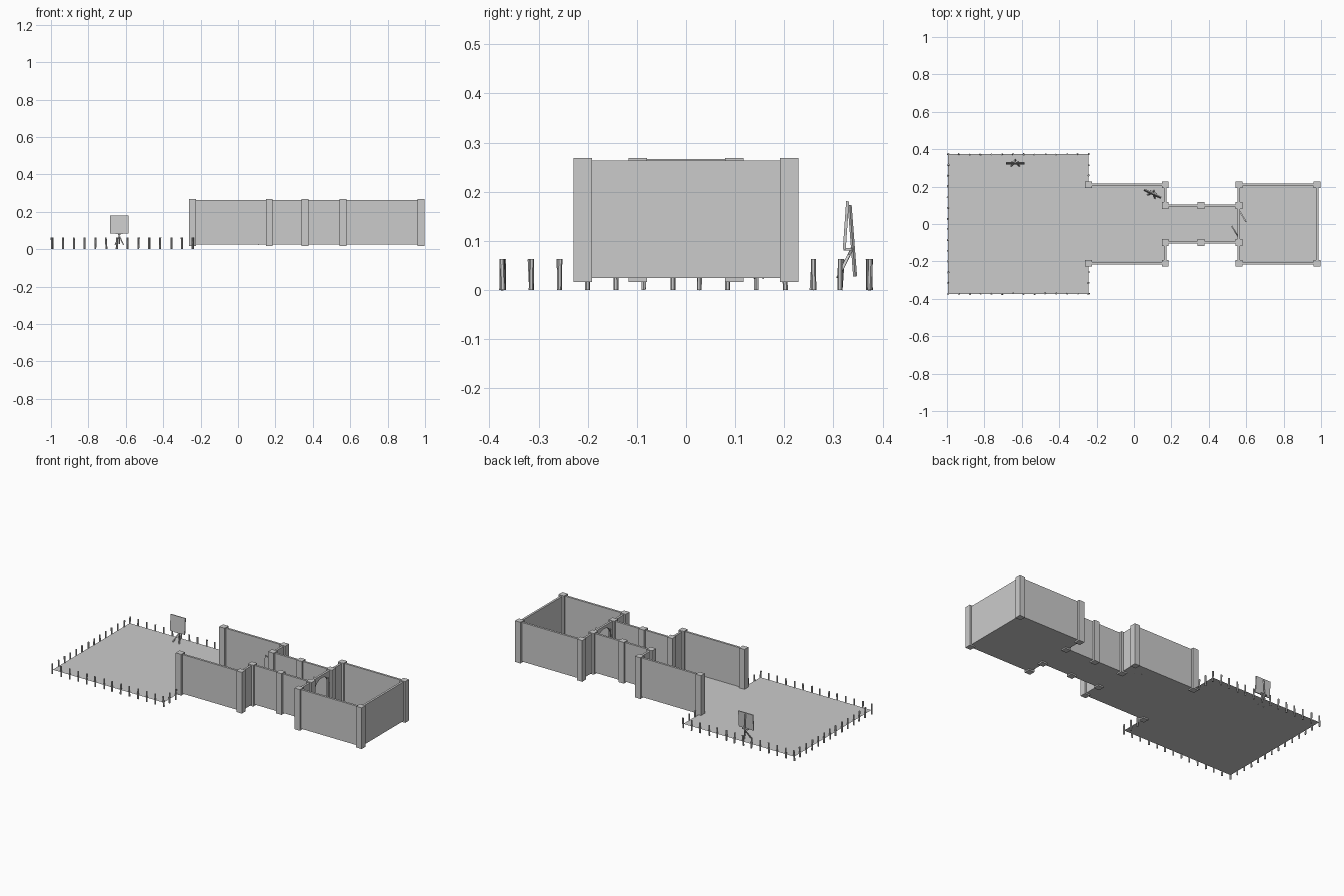
import bpy, bmesh, math, random
from mathutils import Vector, Matrix

if "Cube" in bpy.data.objects:
    bpy.data.objects.remove(bpy.data.objects["Cube"])

random.seed(4)
FLOOR, WALL_TOP = 0.025, 0.264
WALL_T, PILLAR_W = 0.013, 0.037


def finish(bm, name, matrix=Matrix()):
    bmesh.ops.recalc_face_normals(bm, faces=bm.faces)
    mesh = bpy.data.meshes.new(name)
    bm.to_mesh(mesh)
    bm.free()
    ob = bpy.data.objects.new(name, mesh)
    ob.matrix_world = matrix
    bpy.context.collection.objects.link(ob)
    return ob


def box(name, x0, x1, y0, y1, z0, z1, matrix=Matrix()):
    bm = bmesh.new()
    size = Matrix.Diagonal((x1 - x0, y1 - y0, z1 - z0, 1))
    place = Matrix.Translation(((x0 + x1) / 2, (y0 + y1) / 2, (z0 + z1) / 2))
    bmesh.ops.create_cube(bm, size=1, matrix=place @ size)
    return finish(bm, name, matrix)


def rod(name, a, b, radius, sides=6, matrix=Matrix()):
    a, b = Vector(a), Vector(b)
    bm = bmesh.new()
    turn = (b - a).to_track_quat('Z', 'Y').to_matrix().to_4x4()
    bmesh.ops.create_cone(bm, cap_ends=True, segments=sides, radius1=radius, radius2=radius,
                          depth=(b - a).length, matrix=Matrix.Translation((a + b) / 2) @ turn)
    return finish(bm, name, matrix)


def slab(name, outline, thickness, matrix=Matrix()):
    """Extrude a (y, z) outline along x, centred on x = 0."""
    bm = bmesh.new()
    face = bm.faces.new([bm.verts.new((-thickness / 2, y, z)) for y, z in outline])
    new = bmesh.ops.extrude_face_region(bm, geom=[face])['geom']
    bmesh.ops.translate(bm, vec=(thickness, 0, 0),
                        verts=[v for v in new if isinstance(v, bmesh.types.BMVert)])
    return finish(bm, name, matrix)


def floor(name, x0, x1, y):
    bm = bmesh.new()
    bm.faces.new([bm.verts.new(p) for p in
                  ((x0, -y, FLOOR), (x1, -y, FLOOR), (x1, y, FLOOR), (x0, y, FLOOR))])
    return finish(bm, name)


def wall(name, ax, ay, bx, by):
    t = WALL_T / 2
    box(name, min(ax, bx) - t, max(ax, bx) + t, min(ay, by) - t, max(ay, by) + t, FLOOR, WALL_TOP)


# Plan lines
YARD_L, XA, XB, XM, XC, XD = -0.994, -0.243, 0.167, 0.358, 0.561, 0.979
ROOM_Y, HALL_Y, YARD_Y = 0.21, 0.098, 0.373

# Floors
floor("yard_floor", YARD_L, XA, YARD_Y)
floor("open_room_floor", XA, XB, ROOM_Y)
floor("corridor_floor", XB, XC, HALL_Y)
floor("end_room_floor", XC, XD, ROOM_Y)

# Walls and pillars, mirrored front to back
for side, s in (("front", -1), ("back", 1)):
    r, h = s * ROOM_Y, s * HALL_Y
    wall(f"open_room_{side}_wall", XA, r, XB, r)
    wall(f"open_room_{side}_return_wall", XB, r, XB, h)
    wall(f"corridor_{side}_wall", XB, h, XC, h)
    wall(f"end_room_{side}_return_wall", XC, h, XC, r)
    wall(f"end_room_{side}_wall", XC, r, XD, r)
    w = PILLAR_W / 2
    for x, y in ((XA, r), (XB, r), (XB, h), (XM, h), (XC, h), (XC, r), (XD, r)):
        box(f"{side}_pillar", x - w, x + w, y - w, y + w, 0.017, 0.269)
wall("end_wall", XD, -ROOM_Y, XD, ROOM_Y)

# Arched doorway between corridor and end room
R, SPRING = 0.075, 0.175
arc = [(R * math.cos(a), SPRING + R * math.sin(a))
       for a in (math.pi * i / 16 for i in range(17))]
slab("arched_doorway", [(HALL_Y, FLOOR), (HALL_Y, 0.267), (-HALL_Y, 0.267), (-HALL_Y, FLOOR),
                        (-R, FLOOR)] + arc[::-1] + [(R, FLOOR)], WALL_T,
     Matrix.Translation((XC, 0, 0)))

# Two door leaves, both swung the same way about their hinges
for name, s in (("back_door_leaf", 1), ("front_door_leaf", -1)):
    quarter = [(s * (y - R), z) for y, z in arc[:9]]
    leaf = [(-s * R, FLOOR + 0.004), (0, FLOOR + 0.004)] + quarter
    slab(name, leaf, 0.007,
         Matrix.Translation((XC, s * R, 0)) @ Matrix.Rotation(math.radians(31), 4, 'Z'))

# Yard fence posts
N = 13
spots = []
for i in range(N + 1):
    x = YARD_L + (XA - YARD_L) * i / N
    spots += [(x, -YARD_Y), (x, YARD_Y)]
    y = -YARD_Y + 2 * YARD_Y * i / N
    if 0 < i < N:
        spots.append((YARD_L, y))
        if abs(y) > ROOM_Y + 0.03:
            spots.append((XA, y))
for x, y in spots:
    j = lambda: random.uniform(-0.0025, 0.0025)
    rod("fence_post", (x + j(), y + j(), 0), (x + j(), y + j(), 0.063), 0.005)

# Sign easels: board, ledge, rear leg and two splayed front legs
for x, y, angle in ((-0.635, 0.327, 0), (0.10, 0.163, -25)):
    m = Matrix.Translation((x, y, FLOOR)) @ Matrix.Rotation(math.radians(angle), 4, 'Z')
    lean = m @ Matrix.Translation((0, -0.005, 0.058)) @ Matrix.Rotation(math.radians(-4), 4, 'X')
    box("sign_board", -0.05, 0.05, -0.003, 0.003, 0, 0.098, lean)
    box("sign_ledge", -0.02, 0.02, -0.007, 0.011, 0.056, 0.061, m)
    rod("easel_rear_leg", (0, 0.006, 0.148), (0, 0.017, 0.003), 0.004, 4, m)
    for s in (-1, 1):
        rod("easel_front_leg", (-s * 0.006, 0.011, 0.06), (s * 0.022, -0.018, 0), 0.004, 4, m)
